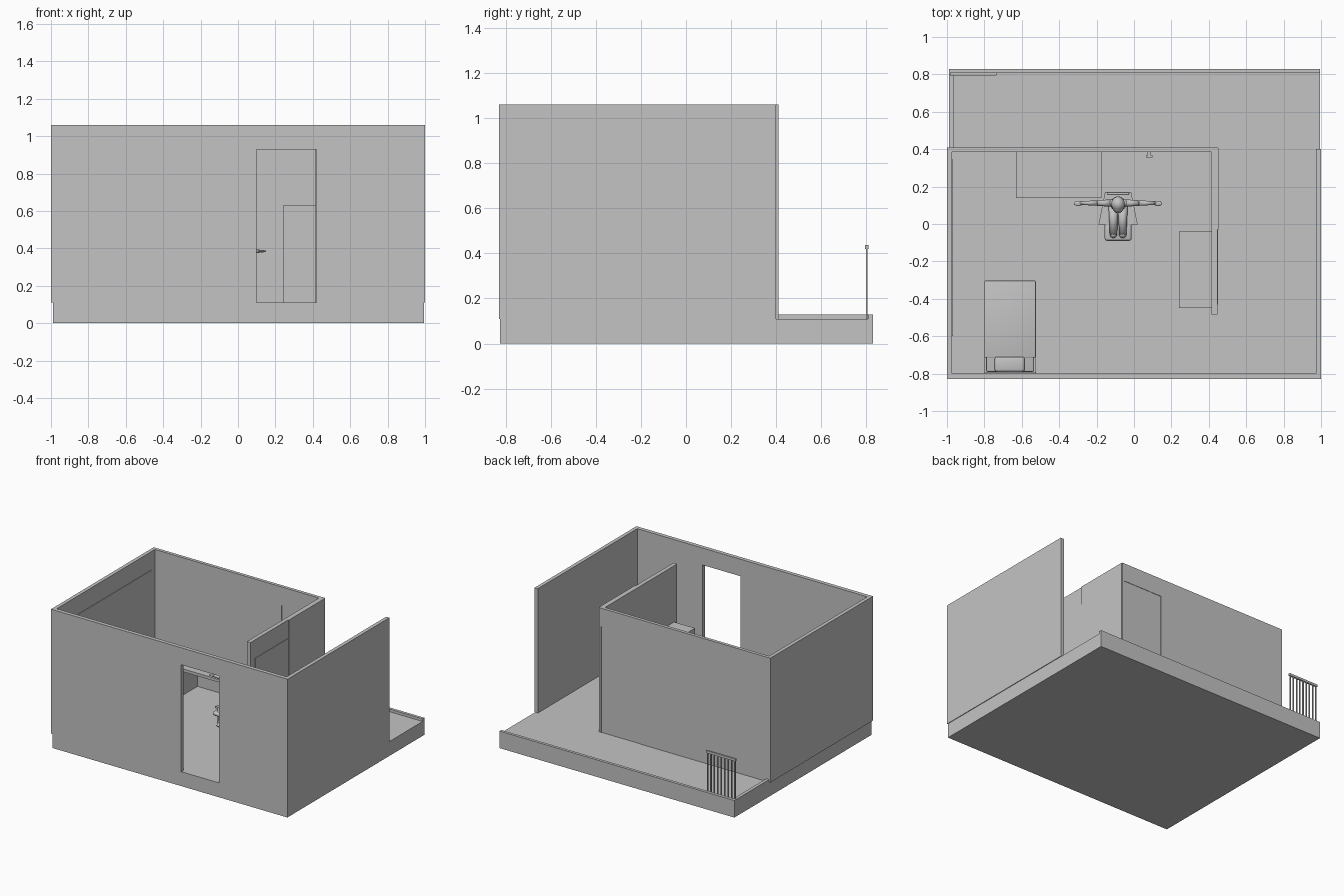
import bpy, bmesh, math
from mathutils import Vector

if "Cube" in bpy.data.objects:
    bpy.data.objects.remove(bpy.data.objects["Cube"])

grey = bpy.data.materials.new("plain_grey")
grey.diffuse_color = (0.55, 0.55, 0.55, 1)
grey.use_nodes = True
grey.node_tree.nodes["Principled BSDF"].inputs["Base Color"].default_value = grey.diffuse_color


def finish(name, bm, smooth=False):
    me = bpy.data.meshes.new(name)
    bmesh.ops.recalc_face_normals(bm, faces=bm.faces[:])
    for f in bm.faces:
        f.smooth = smooth
    bm.to_mesh(me)
    bm.free()
    me.materials.append(grey)
    ob = bpy.data.objects.new(name, me)
    bpy.context.collection.objects.link(ob)
    return ob


def boxes(name, *spans, bevel=0):
    """Each span is (x0, x1, y0, y1, z0, z1)."""
    bm = bmesh.new()
    for x0, x1, y0, y1, z0, z1 in spans:
        vs = bmesh.ops.create_cube(bm, size=1)['verts']
        for v in vs:
            v.co = ((x0 + x1) / 2 + v.co.x * (x1 - x0),
                    (y0 + y1) / 2 + v.co.y * (y1 - y0),
                    (z0 + z1) / 2 + v.co.z * (z1 - z0))
    if bevel:
        bmesh.ops.bevel(bm, geom=bm.edges[:], offset=bevel, segments=3,
                        profile=0.5, affect='EDGES')
    return finish(name, bm, smooth=bool(bevel))


def limb(name, points, radii):
    """Tapered round segments with a ball at every joint."""
    bm = bmesh.new()
    for p, r in zip(points, radii):
        vs = bmesh.ops.create_uvsphere(bm, u_segments=14, v_segments=8, radius=r)['verts']
        bmesh.ops.translate(bm, vec=p, verts=vs)
    for a, b, ra, rb in zip(points, points[1:], radii, radii[1:]):
        a, b = Vector(a), Vector(b)
        vs = bmesh.ops.create_cone(bm, cap_ends=True, segments=14, radius1=ra,
                                   radius2=rb, depth=(b - a).length)['verts']
        q = (b - a).to_track_quat('Z', 'Y')
        for v in vs:
            v.co = q @ v.co + (a + b) / 2
    return finish(name, bm, True)


def ball(name, c, s):
    bm = bmesh.new()
    for v in bmesh.ops.create_uvsphere(bm, u_segments=20, v_segments=12, radius=1)['verts']:
        v.co = [c[i] + v.co[i] * s[i] for i in range(3)]
    return finish(name, bm, True)


def prism(name, outline, z0, z1):
    bm = bmesh.new()
    f = bm.faces.new([bm.verts.new((x, y, z0)) for x, y in outline])
    ext = bmesh.ops.extrude_face_region(bm, geom=[f])['geom']
    bmesh.ops.translate(bm, vec=(0, 0, z1 - z0),
                        verts=[g for g in ext if isinstance(g, bmesh.types.BMVert)])
    return finish(name, bm)


F, T = 0.11, 1.06   # floor level and wall top

# Floor slab and balcony rim
boxes("floor_slab", (-0.99, 0.995, -0.825, 0.83, 0, F))
boxes("balcony_rim", (-0.99, 0.995, 0.808, 0.83, F, 0.13),
      (-0.99, -0.965, 0.41, 0.808, F, 0.13))

# Walls
boxes("front_wall", (-1, 0.10, -0.83, -0.80, F, T), (0.42, 1, -0.83, -0.80, F, T),
      (0.10, 0.42, -0.83, -0.80, 0.93, T))
boxes("left_wall", (-1, -0.972, -0.80, 0.385, F, T))
boxes("right_wall", (0.972, 1, -0.80, 0.40, F, T))
boxes("back_wall", (-1, 0.10, 0.385, 0.41, F, T), (0.43, 0.45, 0.385, 0.41, F, T),
      (0.10, 0.43, 0.385, 0.41, 0.92, T))
boxes("partition_wall", (0.415, 0.446, -0.485, 0.385, F, T))

# Door, switch and thin wall panels
boxes("back_door", (0.10, 0.43, 0.39, 0.407, F, 0.92))
boxes("wall_switch", (0.072, 0.09, 0.365, 0.385, 0.46, 0.48),
      (0.064, 0.10, 0.355, 0.365, 0.455, 0.485))
boxes("partition_panel", (0.446, 0.452, -0.03, 0.405, F, T),
      (0.446, 0.449, -0.43, -0.03, F, 0.92))
boxes("left_wall_panel", (-0.972, -0.968, -0.60, 0.345, F, 0.92))

# Balcony railing
boxes("railing_rail", (-0.985, -0.735, 0.795, 0.809, 0.42, 0.437))
boxes("railing_bars", *[(x - 0.004, x + 0.004, 0.798, 0.806, F, 0.42)
                        for x in [-0.976 + i * 0.029 for i in range(9)]])

# Cabinet against the partition
boxes("cabinet", (0.24, 0.415, -0.45, -0.04, F, 0.63))

# Desk
boxes("desk_top", (-0.63, -0.175, 0.14, 0.385, 0.328, 0.35))
boxes("desk_sides", (-0.63, -0.612, 0.15, 0.385, F, 0.328),
      (-0.193, -0.175, 0.15, 0.385, F, 0.328))

# Bed
boxes("bed_frame", (-0.798, -0.527, -0.80, -0.31, 0.15, 0.185),
      *[(x, x + 0.02, y, y + 0.02, F, 0.15) for x in (-0.798, -0.547) for y in (-0.80, -0.33)])
boxes("headboard", (-0.80, -0.525, -0.80, -0.79, F, 0.32))
boxes("mattress", (-0.79, -0.535, -0.79, -0.31, 0.185, 0.23), bevel=0.008)
boxes("blanket", (-0.80, -0.525, -0.715, -0.303, 0.17, 0.238), bevel=0.006)
boxes("pillow", (-0.745, -0.585, -0.79, -0.71, 0.225, 0.255), bevel=0.013)

# Chair
CX = -0.085
prism("chair_seat", [(CX - 0.105, -0.005), (CX + 0.105, -0.005),
                     (CX + 0.07, 0.17), (CX - 0.07, 0.17)], 0.205, 0.22)
boxes("chair_cushion", (CX - 0.072, CX + 0.072, -0.09, 0.02, 0.19, 0.22), bevel=0.014)
boxes("chair_back", (CX - 0.06, CX + 0.06, 0.155, 0.17, 0.21, 0.37), bevel=0.006)
boxes("chair_legs", *[(CX + s * 0.06 - 0.006, CX + s * 0.06 + 0.006, y, y + 0.012, F, 0.21)
                      for s in (-1, 1) for y in (-0.03, 0.145)])

# Seated figure with arms spread
limb("torso", [(CX, 0.105, 0.245), (CX, 0.11, 0.31), (CX, 0.11, 0.365)], [0.042, 0.036, 0.038])
limb("neck", [(CX, 0.108, 0.38), (CX, 0.102, 0.42)], [0.016, 0.014])
ball("head", (CX, 0.095, 0.442), (0.032, 0.038, 0.042))
ball("hair", (CX, 0.107, 0.452), (0.036, 0.04, 0.04))
for side, s in (("left", -1), ("right", 1)):
    limb(side + "_arm", [(CX + s * x, 0.112, 0.385) for x in (0.04, 0.11, 0.195)],
         [0.02, 0.015, 0.01])
    ball(side + "_hand", (CX + s * 0.213, 0.11, 0.385), (0.023, 0.014, 0.006))
    limb(side + "_leg", [(CX + s * 0.025, 0.10, 0.24), (CX + s * 0.025, -0.055, 0.235),
                         (CX + s * 0.025, -0.05, 0.13)], [0.027, 0.02, 0.013])
    ball(side + "_foot", (CX + s * 0.027, -0.06, 0.123), (0.015, 0.032, 0.013))
